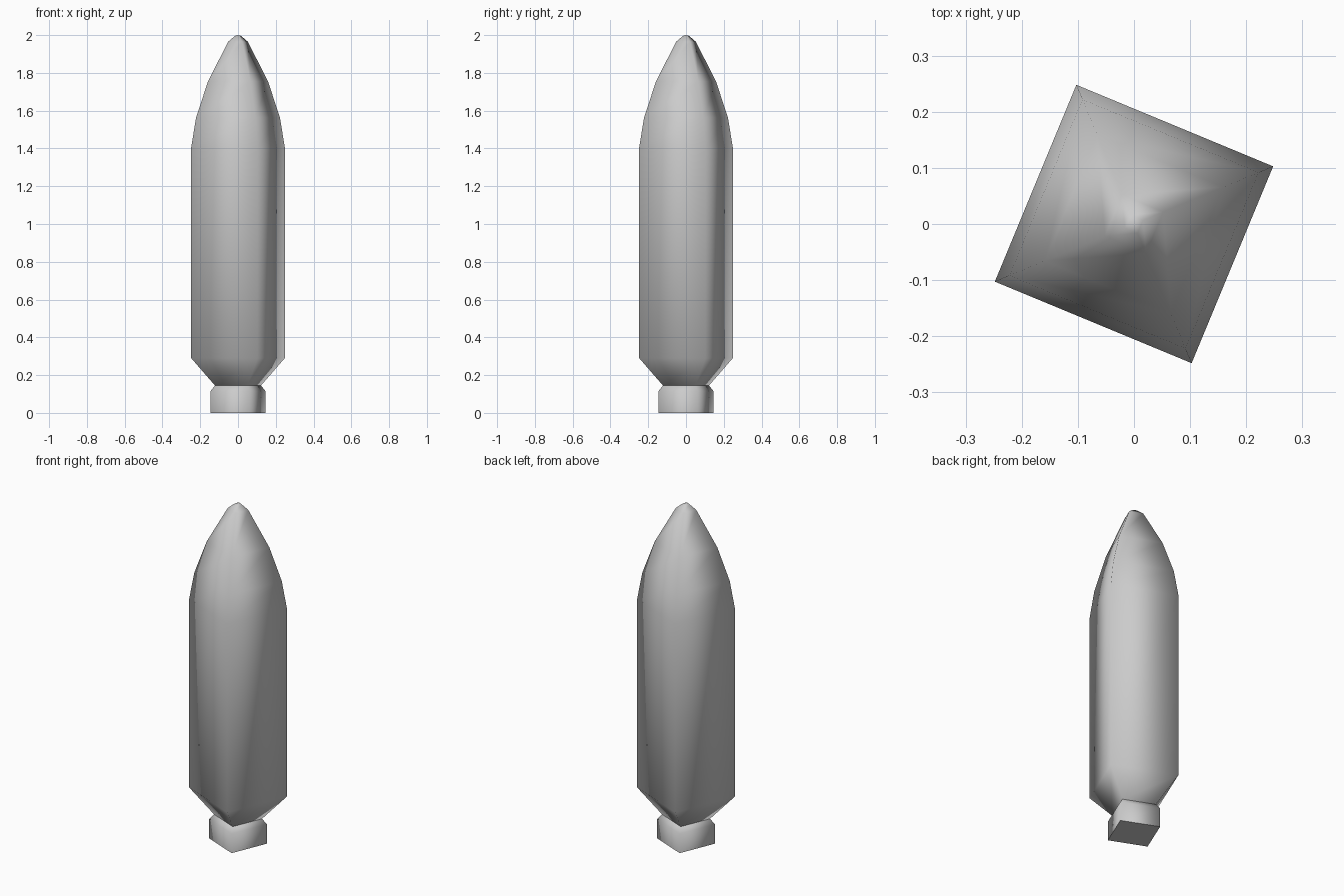
import bpy, bmesh
from math import cos, sin, radians

if "Cube" in bpy.data.objects:
    bpy.data.objects.remove(bpy.data.objects["Cube"])

SIDES = 4
TURN = radians(22.5)


def lathe(name, profile, apex=None):
    """Four-sided smooth lathe; profile holds (side extent, height) pairs."""
    bm = bmesh.new()
    rings = []
    for extent, z in profile:
        r = extent / cos(TURN)
        rings.append([bm.verts.new((r * cos(TURN + radians(90 * i)),
                                    r * sin(TURN + radians(90 * i)), z))
                      for i in range(SIDES)])
    for a, b in zip(rings, rings[1:]):
        for i in range(SIDES):
            j = (i + 1) % SIDES
            bm.faces.new((a[i], a[j], b[j], b[i])).smooth = True
    # flat bottom cap with a crisp rim
    cap = bm.faces.new(rings[0][::-1])
    for e in cap.edges:
        e.smooth = False
    # pointed or flat top
    top = rings[-1]
    if apex is not None:
        tip = bm.verts.new((0, 0, apex))
        for i in range(SIDES):
            bm.faces.new((top[i], top[(i + 1) % SIDES], tip)).smooth = True
    else:
        lid = bm.faces.new(top)
        for e in lid.edges:
            e.smooth = False
    mesh = bpy.data.meshes.new(name)
    bm.to_mesh(mesh)
    bm.free()
    obj = bpy.data.objects.new(name, mesh)
    bpy.context.collection.objects.link(obj)
    return obj


# tapered hull with rounded nose
lathe("hull", [(0.122, 0.145), (0.248, 0.29), (0.248, 1.405), (0.222, 1.563),
               (0.159, 1.755), (0.052, 1.965), (0.016, 1.996)], apex=2.0)

# exhaust collar under the hull
lathe("nozzle", [(0.146, 0.0), (0.146, 0.115), (0.122, 0.145)])
